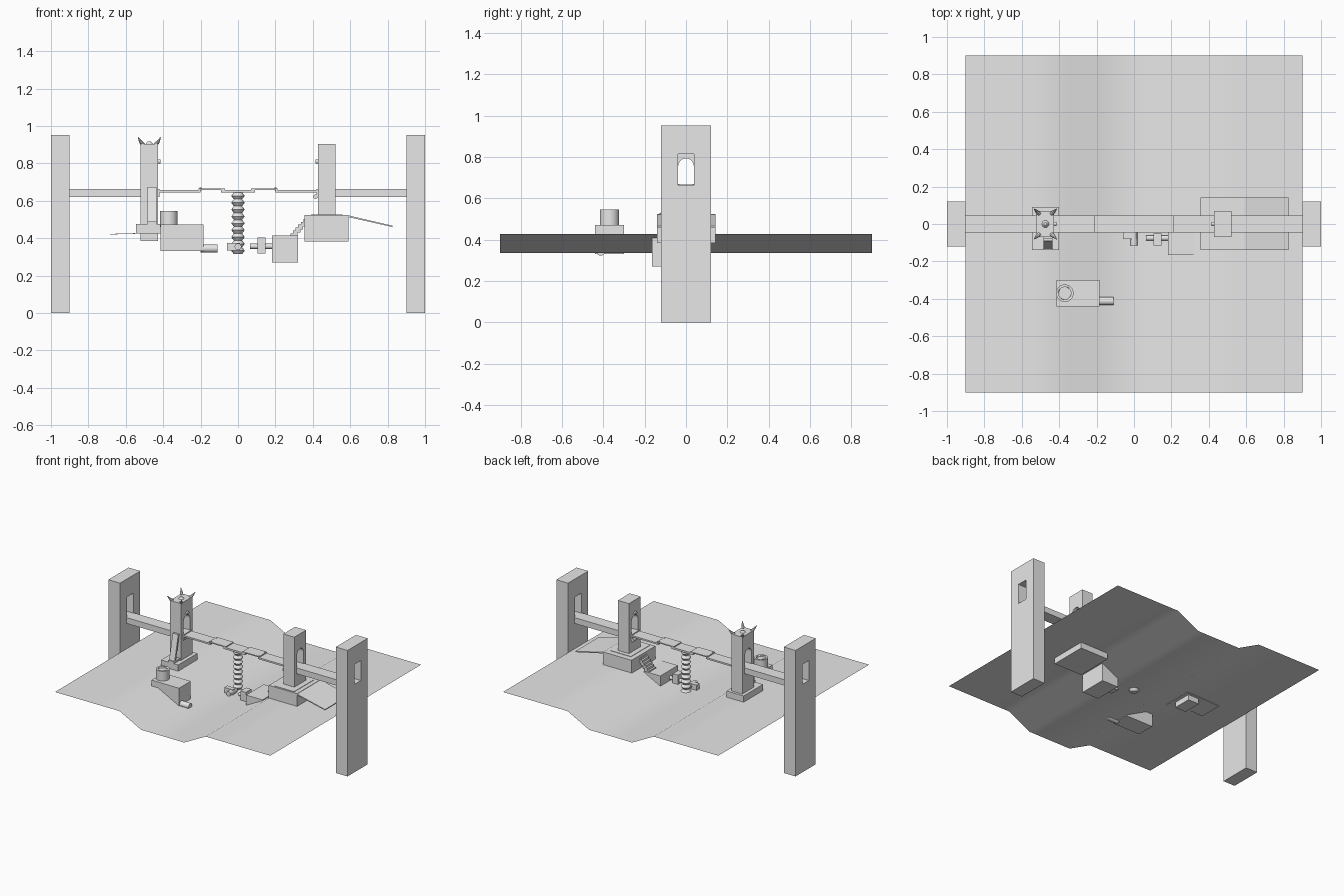
import bpy, bmesh, math
from mathutils import Vector

cube = bpy.data.objects.get("Cube")
if cube:
    bpy.data.objects.remove(cube, do_unlink=True)

stone = bpy.data.materials.new("plain_grey")
stone.use_nodes = True
stone.diffuse_color = (0.8, 0.8, 0.8, 1)
stone.node_tree.nodes["Principled BSDF"].inputs["Base Color"].default_value = (0.8, 0.8, 0.8, 1)


def finish(name, bm, smooth=None):
    mesh = bpy.data.meshes.new(name)
    bm.to_mesh(mesh)
    bm.free()
    ob = bpy.data.objects.new(name, mesh)
    bpy.context.collection.objects.link(ob)
    mesh.materials.append(stone)
    bpy.ops.object.select_all(action='DESELECT')
    ob.select_set(True)
    bpy.context.view_layer.objects.active = ob
    if smooth:
        bpy.ops.object.shade_smooth_by_angle(angle=math.radians(smooth))
    return ob


def box(name, x, y, z):
    bm = bmesh.new()
    bmesh.ops.create_cube(bm, size=1)
    for v in bm.verts:
        v.co = [r[0] + (c + 0.5) * (r[1] - r[0]) for r, c in zip((x, y, z), v.co)]
    return finish(name, bm)


def prism(name, pts, axis, lo, hi):
    """Extrude a 2D outline along axis 0 (points are y, z) or axis 1 (points are x, z)."""
    place = (lambda p, t: (t, p[0], p[1])) if axis == 0 else (lambda p, t: (p[0], t, p[1]))
    bm = bmesh.new()
    face = bm.faces.new([bm.verts.new(place(p, lo)) for p in pts])
    out = bmesh.ops.extrude_face_region(bm, geom=[face])
    shift = Vector((hi - lo, 0, 0)) if axis == 0 else Vector((0, hi - lo, 0))
    bmesh.ops.translate(bm, vec=shift, verts=[g for g in out["geom"] if isinstance(g, bmesh.types.BMVert)])
    bmesh.ops.recalc_face_normals(bm, faces=bm.faces)
    return finish(name, bm)


def rod(name, a, b, r1, r2=None, sides=20):
    a, b = Vector(a), Vector(b)
    bm = bmesh.new()
    bmesh.ops.create_cone(bm, cap_ends=True, segments=sides, radius1=r1,
                          radius2=r1 if r2 is None else r2, depth=(b - a).length)
    turn = (b - a).to_track_quat('Z', 'Y')
    for v in bm.verts:
        v.co = turn @ v.co + (a + b) / 2
    return finish(name, bm, 40)


def cut(ob, cutter):
    mod = ob.modifiers.new("opening", 'BOOLEAN')
    mod.operation, mod.solver, mod.object = 'DIFFERENCE', 'EXACT', cutter
    bpy.ops.object.select_all(action='DESELECT')
    ob.select_set(True)
    bpy.context.view_layer.objects.active = ob
    bpy.ops.object.modifier_apply(modifier=mod.name)
    bpy.data.objects.remove(cutter, do_unlink=True)


# Ground sheet with a trench along y
bm = bmesh.new()
bmesh.ops.create_grid(bm, x_segments=10, y_segments=10, size=0.9)
for v in bm.verts:
    v.co.z = 0.335 if abs(v.co.x) < 0.25 else 0.428
for f in bm.faces:
    f.smooth = True
finish("ground_sheet", bm)

# Arch outline shared by both towers
arch = [(-0.038, 0.63), (0.038, 0.63)]
arch += [(0.038 * math.cos(a * math.pi / 12), 0.755 + 0.038 * math.sin(a * math.pi / 12)) for a in range(13)]

# End pillars, towers and walkway beams
for s, side in ((-1, "right"), (1, "left")):
    xs = sorted((s * 0.902, s))
    pillar = box(side + "_pillar", xs, (-0.12, 0.12), (0, 0.952))
    cut(pillar, box("pillar_cutter", (xs[0] - 0.1, xs[1] + 0.1), (-0.039, 0.039), (0.63, 0.815)))
    xs = sorted((s * 0.428, s * 0.52))
    tower = box(side + "_tower", xs, (-0.07, 0.07), (0.385, 0.905))
    cut(tower, prism("arch_cutter", arch, 0, xs[0] - 0.1, xs[1] + 0.1))
    box(side + "_beam", sorted((s * 0.42, s)), (-0.046, 0.046), (0.62, 0.664))
    rod(side + "_tower_lamp", (s * 0.43, 0, 0.81), (s * 0.415, 0, 0.81), 0.011)

    # Moving deck plates between the towers
    box(side + "_deck_plate", sorted((s * 0.2, s * 0.43)), (-0.046, 0.046), (0.645, 0.657))
    box(side + "_sliding_plate", sorted((s * 0.07, s * 0.21)), (-0.046, 0.046), (0.659, 0.667))
    for y in (-0.033, 0.033):
        rod(side + "_deck_pin", (s * 0.2, y, 0.655), (s * 0.2, y, 0.67), 0.005, sides=8)
box("centre_plate", (-0.09, 0.09), (-0.046, 0.046), (0.645, 0.659))
rod("hinge_rod", (0.415, -0.046, 0.622), (0.415, 0.046, 0.622), 0.012)

# Horns and dome on the right tower
for sx in (-1, 1):
    for sy in (-1, 1):
        base = Vector((-0.474 + sx * 0.034, sy * 0.055, 0.9))
        bend = base + Vector((sx * 0.012, sy * 0.012, 0.015))
        rod("horn_root", base, bend, 0.012, 0.009, 8)
        rod("horn_tip", bend, bend + Vector((sx * 0.014, sy * 0.014, 0.024)), 0.009, 0.002, 8)
rod("tower_dome", (-0.474, 0, 0.904), (-0.474, 0, 0.918), 0.02, 0.008)

# Right tower footing and leaning ladder
box("right_footing", (-0.545, -0.402), (-0.14, 0.09), (0.425, 0.475))
box("ladder_step", (-0.485, -0.437), (-0.14, -0.07), (0.44, 0.49))
prism("ladder_panel", [(-0.135, 0.475), (-0.12, 0.475), (-0.075, 0.675), (-0.09, 0.675)],
      0, -0.483, -0.437)
prism("right_ramp", [(-0.685, 0.42), (-0.545, 0.424), (-0.545, 0.427), (-0.685, 0.423)], 1, -0.09, 0.09)

# Left tower footing and its sloping ramp
box("left_footing", (0.355, 0.592), (-0.14, 0.143), (0.383, 0.524))
box("left_footing_cap", (0.39, 0.56), (-0.13, 0.1), (0.524, 0.527))
prism("left_ramp", [(0.59, 0.513), (0.825, 0.46), (0.825, 0.467), (0.59, 0.522)], 1, -0.14, 0.143)

# Machine block with stairs climbing to the left footing
box("machine_block", (0.183, 0.32), (-0.165, 0.045), (0.27, 0.414))
steps = 6
for i in range(steps):
    x, z = 0.28 + i * 0.014, 0.41 + i * 0.016
    box("stair_step", (x, x + 0.025), (-0.04, 0.04), (z - 0.012, z + 0.014))

# Tank house with chimney and outlet pipe
box("tank_house", (-0.415, -0.185), (-0.44, -0.3), (0.332, 0.472))
chimney = rod("chimney", (-0.37, -0.37, 0.46), (-0.37, -0.37, 0.545), 0.047, sides=32)
cut(chimney, rod("chimney_cutter", (-0.37, -0.37, 0.535), (-0.37, -0.37, 0.6), 0.033, sides=32))
rod("outlet_pipe", (-0.2, -0.412, 0.345), (-0.11, -0.412, 0.345), 0.022)

# Ribbed lifting column under the centre plate
bm = bmesh.new()
ribs, low, high = 9, 0.315, 0.645
pitch = (high - low) / ribs
rings = []
for i in range(2 * ribs + 1):
    r = 0.036 if i % 2 else 0.022
    z = low + i * pitch / 2
    rings.append([bm.verts.new((r * math.cos(a * math.pi / 8), r * math.sin(a * math.pi / 8), z))
                  for a in range(16)])
for lower, upper in zip(rings, rings[1:]):
    for a in range(16):
        b = (a + 1) % 16
        bm.faces.new((lower[a], lower[b], upper[b], upper[a]))
bm.faces.new(rings[0][::-1])
bm.faces.new(rings[-1])
finish("lifting_column", bm, 35)

# Drive parts beside the column
box("drive_block", (-0.058, 0.012), (-0.08, -0.045), (0.335, 0.375))
rod("drive_wheel", (0, -0.115, 0.355), (0, -0.03, 0.355), 0.018)
box("motor_block", (0.103, 0.146), (-0.115, -0.05), (0.318, 0.405))
rod("motor_shaft", (0.065, -0.075, 0.357), (0.185, -0.075, 0.357), 0.014)
